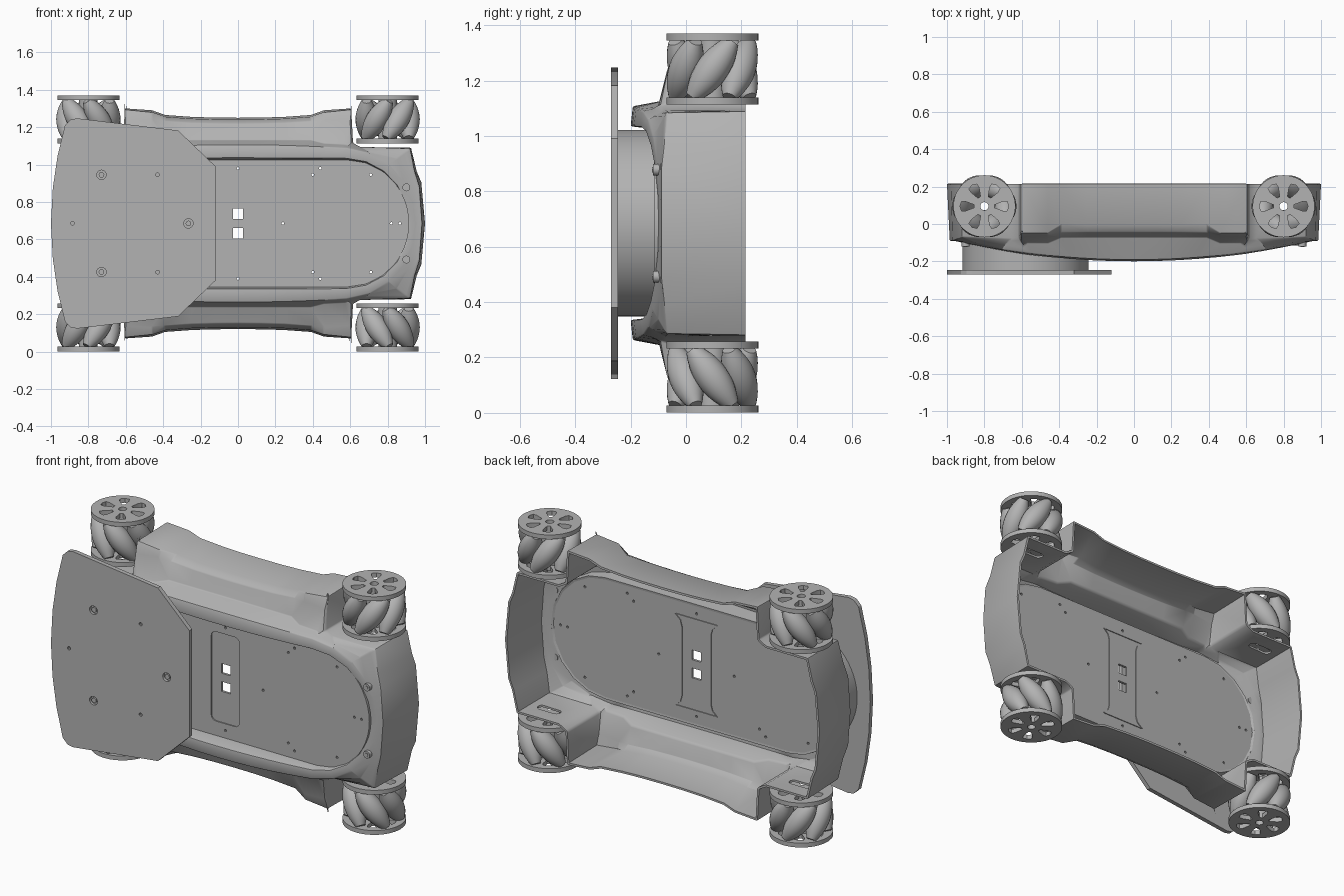
import bpy, bmesh
from math import sin, cos, pi, radians
from mathutils import Matrix

cube = bpy.data.objects.get("Cube")
if cube:
    bpy.data.objects.remove(cube)

grey = bpy.data.materials.new("light_grey")
grey.use_nodes = True
grey.diffuse_color = (0.45, 0.45, 0.45, 1)
grey.node_tree.nodes["Principled BSDF"].inputs["Base Color"].default_value = grey.diffuse_color

MID = 0.685          # height of the long axis
parts, cutters = [], []


def finish(name, bm, loc=(0, 0, 0), cutter=False):
    bmesh.ops.recalc_face_normals(bm, faces=bm.faces)
    mesh = bpy.data.meshes.new(name)
    bm.to_mesh(mesh)
    bm.free()
    mesh.materials.append(grey)
    ob = bpy.data.objects.new(name, mesh)
    ob.location = loc
    bpy.context.collection.objects.link(ob)
    ob.hide_render = cutter
    (cutters if cutter else parts).append(ob)
    return ob


def prism(name, loops, lo, hi, axis="y", loc=(0, 0, 0), cutter=False):
    """Extrude flat outlines along y or z."""
    bm = bmesh.new()
    for pts in loops:
        rings = [[bm.verts.new((a, d, b) if axis == "y" else (a, b, d)) for a, b in pts]
                 for d in (lo, hi)]
        bm.faces.new(rings[0])
        bm.faces.new(rings[1])
        n = len(pts)
        for i in range(n):
            j = (i + 1) % n
            bm.faces.new((rings[0][i], rings[0][j], rings[1][j], rings[1][i]))
    return finish(name, bm, loc, cutter)


def circle(x, z, r, n=16):
    return [(x + r * cos(2 * pi * i / n), z + r * sin(2 * pi * i / n)) for i in range(n)]


def rounded(x, z, w, h, r, n=5):
    """Rounded rectangle from half sizes."""
    pts = []
    for k, (sx, sz) in enumerate(((1, 1), (-1, 1), (-1, -1), (1, -1))):
        for i in range(n):
            t = (k + i / (n - 1)) * pi / 2
            pts.append((x + sx * (w - r) + r * cos(t), z + sz * (h - r) + r * sin(t)))
    return pts


def cut(ob, cutter):
    mod = ob.modifiers.new("cut", "BOOLEAN")
    mod.operation = "DIFFERENCE"
    mod.solver = "EXACT"
    mod.object = cutter


def mirrored(points):
    """Repeat quarter positions over both symmetry axes."""
    return sorted({(sx * x, MID + sz * z) for x, z in points for sx in (-1, 1) for sz in (-1, 1)})


# Body shell: one quarter, lofted from the deck edge to the open back
# shoulder x, half width, y, then back x, half width
stations = [
    (0, .555, -.005, 0, .565), (.12, .556, -.005, .13, .566), (.25, .56, -.005, .25, .57),
    (.39, .57, -.005, .39, .58), (.46, .595, -.05, .46, .605), (.605, .61, -.05, .605, .615),
    (.615, .43, -.07, .615, .43), (.66, .405, -.08, .66, .405), (.92, .4, -.07, .925, .405),
    (.945, .28, -.08, .955, .28), (.97, .2, -.09, .98, .22), (.985, 0, -.09, 1, 0)]
panel, straight = 4, 6
rows = []
for i, (mx, mw, my, bx, bw) in enumerate(stations):
    if i < straight:
        dx, ang = i * 0.11, pi / 2
    else:
        dx, ang = 0.58, pi / 2 * (11 - i) / 5
    c, s = (0 if ang == pi / 2 else cos(ang)), sin(ang)
    edge = (dx + .33 * c, .337 * s)
    o = 0.085 - 0.045 * (edge[0] / .91) ** 2
    crest = (dx + (.33 + o) * c, (.337 + o) * s)
    lip = (dx + (.33 + o * .15) * c, (.337 + o * .15) * s)
    rise = -.2 + .1 * (crest[0] / .95) ** 2
    if i < panel:        # ledge, then a rounded shoulder
        foot, bend = (mx, -.07, .445), (mx, -.045, mw - .022)
    elif i < straight:   # steep fender front
        foot, bend = (crest[0] + .02, -.1, crest[1] + .015), (mx, my - .01, mw - .04)
    else:
        foot, bend = [(crest[0] + (mx - crest[0]) * t, rise + .01 + (my - rise - .01) * t,
                       crest[1] + (mw - crest[1]) * t) for t in (.4, .8)]
    rows.append([(edge[0], -.095, edge[1]), (lip[0], rise, lip[1]),
                 (crest[0], rise + .008, crest[1]), foot, bend,
                 (mx, my, mw), (bx, .215, bw)])
bm = bmesh.new()
grid = [[bm.verts.new(p) for p in row] for row in rows]
for a, b in zip(grid, grid[1:]):
    for k in range(len(a) - 1):
        bm.faces.new((a[k], b[k], b[k + 1], a[k + 1]))
body = finish("body_shell", bm, (0, 0, MID))
mir = body.modifiers.new("mirror", "MIRROR")
mir.use_axis = (True, False, True)
bev = body.modifiers.new("soft_edges", "BEVEL")
bev.width, bev.segments, bev.limit_method = 0.01, 2, "ANGLE"
wall = body.modifiers.new("wall", "SOLIDIFY")
wall.thickness = 0.012
slots = prism("axle_slot_cutter", [rounded(x, .1, .07, .025, .024) for x in (-.8, .8)],
              -1, 3, "z", cutter=True)
cut(body, slots)

# Deck plate with rounded ends, screw holes, centre recess and square openings
half = [(.58 + .335 * cos(t), .34 * sin(t)) for t in [pi * (i / 24 - .5) for i in range(25)]]
outline = [(x, MID + z) for x, z in half] + [(-x, MID - z) for x, z in half]
deck = prism("deck_plate", [outline], -.115, -.095)
holes = mirrored([(.24, 0), (.82, 0), (.865, 0), (.4, .26), (.44, .295), (.71, .26), (0, .295)])
squares = [rounded(0, MID + s * .052, .028, .028, .002) for s in (-1, 1)]
cut(deck, prism("deck_recess_cutter", [rounded(0, MID, .09, .257, .03)], -.13, -.109, cutter=True))
cut(deck, prism("deck_hole_cutter", [circle(x, z, .007, 10) for x, z in holes] + squares,
                -.2, .1, cutter=True))
# Thin flared frame on the deck's inner side
flare = [(.09, 0), (.09, .2), (.1, .235), (.13, .262)]
for sx in (-1, 1):
    for sz in (-1, 1):
        outer = [(sx * x, MID + sz * z) for x, z in flare]
        inner = [(sx * (x + .005), MID + sz * z) for x, z in flare]
        prism("deck_frame_side", [outer + inner[::-1]], -.096, -.09)
for sz in (-1, 1):
    prism("deck_frame_end", [rounded(0, MID + sz * .262, .13, .0025, .002)], -.096, -.09)

# Screw heads on the rim ends
for x, z in mirrored([(.9, .193)]):
    prism("rim_screw", [circle(x, z, .021)], -.119, -.09)
    prism("rim_screw_socket", [circle(x, z, .011, 6)], -.122, -.11)

# Round pedestal and the top plate it carries
prism("pedestal_drum", [circle(-.58, MID, .337, 64)], -.246, -.11)
side = [(-.12, .305), (-.32, .497), (-.86, .562), (-.895, .555), (-.925, .525),
        (-.965, .36), (-.99, .19)]
plate_pts = [(x, MID + z) for x, z in side] + [(-1, MID)] + [(x, MID - z) for x, z in side[::-1]]
plate = prism("top_plate", [plate_pts], -.27, -.245)
bolts = [(-.73, MID + .26), (-.73, MID - .26), (-.265, MID)]
pins = [(-.43, MID + .26), (-.43, MID - .26), (-.885, MID)]
cut(plate, prism("plate_hole_cutter", [circle(x, z, .025) for x, z in bolts]
                 + [circle(x, z, .01, 10) for x, z in pins], -.3, -.255, cutter=True))
for x, z in bolts:
    prism("plate_bolt", [circle(x, z, .015, 12)], -.266, -.25)


# Wheels: two pierced discs, a hub and slanted barrel rollers
def rollers(name, loc, hand, count=6, sides=20, steps=10):
    bm = bmesh.new()
    for k in range(count):
        place = (Matrix.Rotation(2 * pi * k / count, 4, "Z") @ Matrix.Translation((.113, 0, 0))
                 @ Matrix.Rotation(-hand * radians(36), 4, "X"))
        rings = []
        for j in range(steps + 1):
            t = 2 * j / steps - 1
            r = .025 + .034 * (1 - t * t)
            rings.append([bm.verts.new(place @ Matrix.Translation((x, y, t * .125)).translation)
                          for x, y in circle(0, 0, r, sides)])
        for a, b in zip(rings, rings[1:]):
            for i in range(sides):
                n = (i + 1) % sides
                bm.faces.new((a[i], a[n], b[n], b[i]))
        bm.faces.new(rings[0])
        bm.faces.new(rings[-1])
    finish(name, bm, loc)


def spoke_hole(t):
    """Tapered opening, wide towards the rim."""
    shape = [(.055, -.008), (.1, -.025), (.122, -.025), (.13, 0),
             (.122, .025), (.1, .025), (.055, .008)]
    return [(x * cos(t) - y * sin(t), x * sin(t) + y * cos(t)) for x, y in shape]


for end, sx in (("right", -1), ("left", 1)):
    for level, sz in (("lower", -1), ("upper", 1)):
        tag = end + "_" + level
        loc = (sx * .8, .095, MID + sz * .556)
        openings = prism(tag + "_wheel_cutter", [spoke_hole(pi / 3 * i) for i in range(6)]
                         + [circle(0, 0, .022)], -.3, .3, "z", loc, True)
        for side_name, d in (("outer", sz), ("inner", -sz)):
            disc = prism(tag + "_wheel_" + side_name + "_disc", [circle(0, 0, .166, 48)],
                         d * .103, d * .128, "z", loc)
            cut(disc, openings)
        hub = prism(tag + "_wheel_hub", [circle(0, 0, .05, 24)], -.11, .11, "z", loc)
        cut(hub, openings)
        rollers(tag + "_wheel_rollers", loc, sx * sz)

# Apply modifiers, drop the cutters, smooth the curved surfaces
bpy.context.view_layer.update()
bpy.ops.object.select_all(action="DESELECT")
for ob in parts:
    ob.select_set(True)
bpy.context.view_layer.objects.active = body
bpy.ops.object.convert(target="MESH")
for ob in cutters:
    bpy.data.objects.remove(ob)
bpy.ops.object.shade_smooth_by_angle(angle=radians(30))
